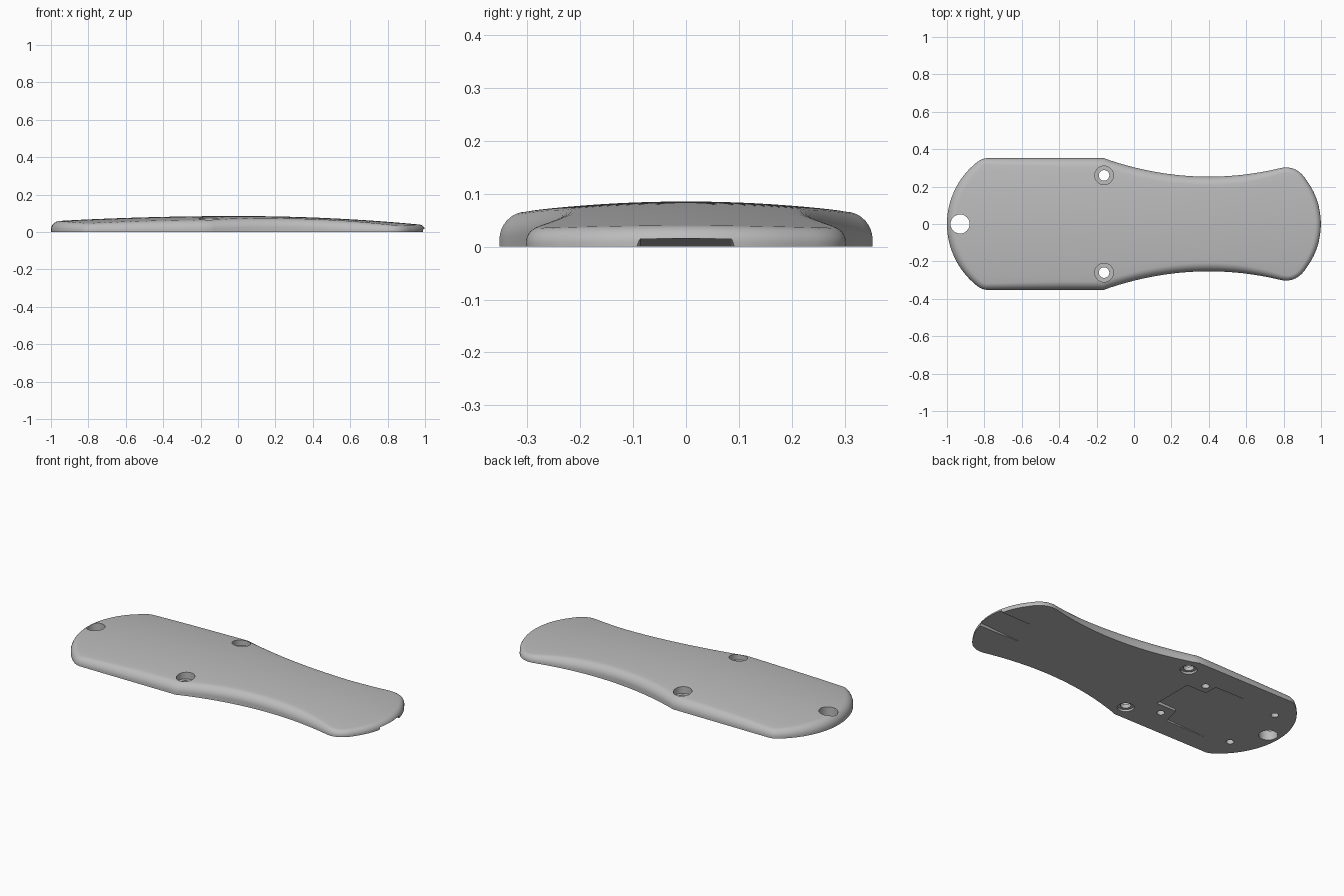
import bpy, bmesh, math
from mathutils import Vector

cube = bpy.data.objects.get("Cube")
if cube:
    bpy.data.objects.remove(cube, do_unlink=True)

grey = bpy.data.materials.new("satin grey")
grey.use_nodes = True
colour = (0.5, 0.5, 0.5, 1)
grey.diffuse_color = colour
grey.node_tree.nodes["Principled BSDF"].inputs["Base Color"].default_value = colour


def add_object(name, bm):
    bmesh.ops.recalc_face_normals(bm, faces=bm.faces[:])
    mesh = bpy.data.meshes.new(name)
    bm.to_mesh(mesh)
    bm.free()
    mesh.materials.append(grey)
    ob = bpy.data.objects.new(name, mesh)
    bpy.context.collection.objects.link(ob)
    return ob


def corner(a, b, c, n=8):
    """Rounded corner from a to c, pulled toward b."""
    a, b, c = Vector(a), Vector(b), Vector(c)
    return [a * (1 - t) ** 2 + b * 2 * t * (1 - t) + c * t * t
            for t in (i / n for i in range(n + 1))]


def end_arc(tip, side, radius, half_width, n=14):
    """Arc from the tip on the centre line out to half_width."""
    top = math.asin(half_width / radius)
    return [Vector((tip + side * radius * (1 - math.cos(top * i / n)),
                    radius * math.sin(top * i / n))) for i in range(n + 1)]


def half_outline():
    pts = end_arc(-1, 1, 0.42, 0.33)[:-1]
    pts += corner((-0.84, 0.33), (-0.812, 0.352), (-0.785, 0.352))
    pts += [Vector((-0.785 + 0.625 * i / 12, 0.352)) for i in range(1, 13)]
    # concave waist
    for i in range(1, 28):
        x = -0.16 + 0.94 * i / 28
        pts.append(Vector((x, 0.253 + (x - 0.4) ** 2 / 3.2)))
    pts += corner((0.78, 0.298), (0.87, 0.32), (0.925, 0.23), 12)
    return pts + end_arc(1, -1, 0.39, 0.23)[-2::-1]


def crown(x, y):
    return 0.085 - (0.048 if x > 0 else 0.028) * x * x - 0.2 * y * y


def build_handle():
    half = half_outline()
    last = len(half) - 1
    loop = half + [Vector((p.x, -p.y)) for p in half[-2:0:-1]]
    count = len(loop)
    bm = bmesh.new()
    rings = [[bm.verts.new((p.x, p.y, 0)) for p in loop]]
    # rounded rim, as rings stepping inward
    steps = 8
    for k in range(steps + 1):
        a = math.pi / 2 * k / steps
        ring = []
        for i, p in enumerate(loop):
            t = (loop[(i + 1) % count] - loop[i - 1]).normalized()
            inward = Vector((t.y, -t.x))
            r = min(0.045, 0.8 * crown(p.x, p.y))
            q = p + inward * r * (1 - math.cos(a))
            ring.append(bm.verts.new((q.x, q.y, crown(q.x, q.y) - r * (1 - math.sin(a)))))
        rings.append(ring)
    for low, high in zip(rings, rings[1:]):
        for i in range(count):
            j = (i + 1) % count
            bm.faces.new((low[i], low[j], high[j], high[i]))
    bm.faces.new(rings[0])
    # crowned top, as strips across the width
    rim, across, rows = rings[-1], 16, []
    for i in range(last + 1):
        if i in (0, last):
            rows.append([rim[i]] * (across + 1))
            continue
        x, w = rim[i].co.x, rim[i].co.y
        inner = [w * (1 - 2 * j / across) for j in range(1, across)]
        rows.append([rim[i]] + [bm.verts.new((x, y, crown(x, y))) for y in inner]
                    + [rim[count - i]])
    for a, b in zip(rows, rows[1:]):
        for j in range(across):
            bm.faces.new(list(dict.fromkeys((a[j], b[j], b[j + 1], a[j + 1]))))
    return add_object("handle_scale", bm)


def cut(target, cutter):
    cutter.hide_render = True
    mod = target.modifiers.new("cut", 'BOOLEAN')
    mod.operation, mod.solver, mod.object = 'DIFFERENCE', 'EXACT', cutter
    bpy.ops.object.select_all(action='DESELECT')
    bpy.context.view_layer.objects.active = target
    target.select_set(True)
    bpy.ops.object.modifier_apply(modifier=mod.name)
    bpy.data.objects.remove(cutter, do_unlink=True)


def drill(target, x, y, radius, z0, z1):
    bm = bmesh.new()
    bmesh.ops.create_cone(bm, cap_ends=True, segments=40, radius1=radius,
                          radius2=radius, depth=z1 - z0)
    bmesh.ops.translate(bm, verts=bm.verts[:], vec=(x, y, (z0 + z1) / 2))
    cut(target, add_object("drill_cutter", bm))


def ramp_pocket(target, outline, depth, taper=1.0):
    """Shallow underside pocket; depth(x) gives its ceiling."""
    bm = bmesh.new()
    low = [bm.verts.new((x, y, -0.02)) for x, y in outline]
    high = [bm.verts.new((x, y * taper, depth(x))) for x, y in outline]
    n = len(outline)
    bm.faces.new(low)
    bm.faces.new(high)
    for i in range(n):
        j = (i + 1) % n
        bm.faces.new((low[i], low[j], high[j], high[i]))
    cut(target, add_object("pocket_cutter", bm))


handle = build_handle()

# lanyard hole
drill(handle, -0.93, 0, 0.051, -0.1, 0.2)

for side in (-1, 1):
    # screw holes, counterbored above and below
    drill(handle, -0.16, side * 0.26, 0.05, 0.035, 0.2)
    drill(handle, -0.16, side * 0.26, 0.045, -0.1, 0.012)
    drill(handle, -0.16, side * 0.26, 0.028, -0.1, 0.2)
    # blind pin holes underneath
    for x in (-0.34, -0.82):
        drill(handle, x, side * 0.185, 0.021, -0.1, 0.03)

# sloping spring pocket in the underside
ramp_pocket(handle, [(-0.26, 0.13), (-0.39, 0.13), (-0.39, 0.21), (-0.7, 0.21),
                     (-0.7, -0.23), (-0.42, -0.23), (-0.39, -0.12), (-0.26, -0.12)],
            lambda x: 0.018 * (x + 0.68) / 0.42)

# sloping notch under the wide end
ramp_pocket(handle, [(0.7, 0.1), (0.7, -0.1), (1.05, -0.1), (1.05, 0.1)],
            lambda x: 0.016 * (x - 0.72) / 0.3, 0.86)

bpy.ops.object.select_all(action='DESELECT')
bpy.context.view_layer.objects.active = handle
handle.select_set(True)
bpy.ops.object.shade_smooth_by_angle(angle=math.radians(30))
